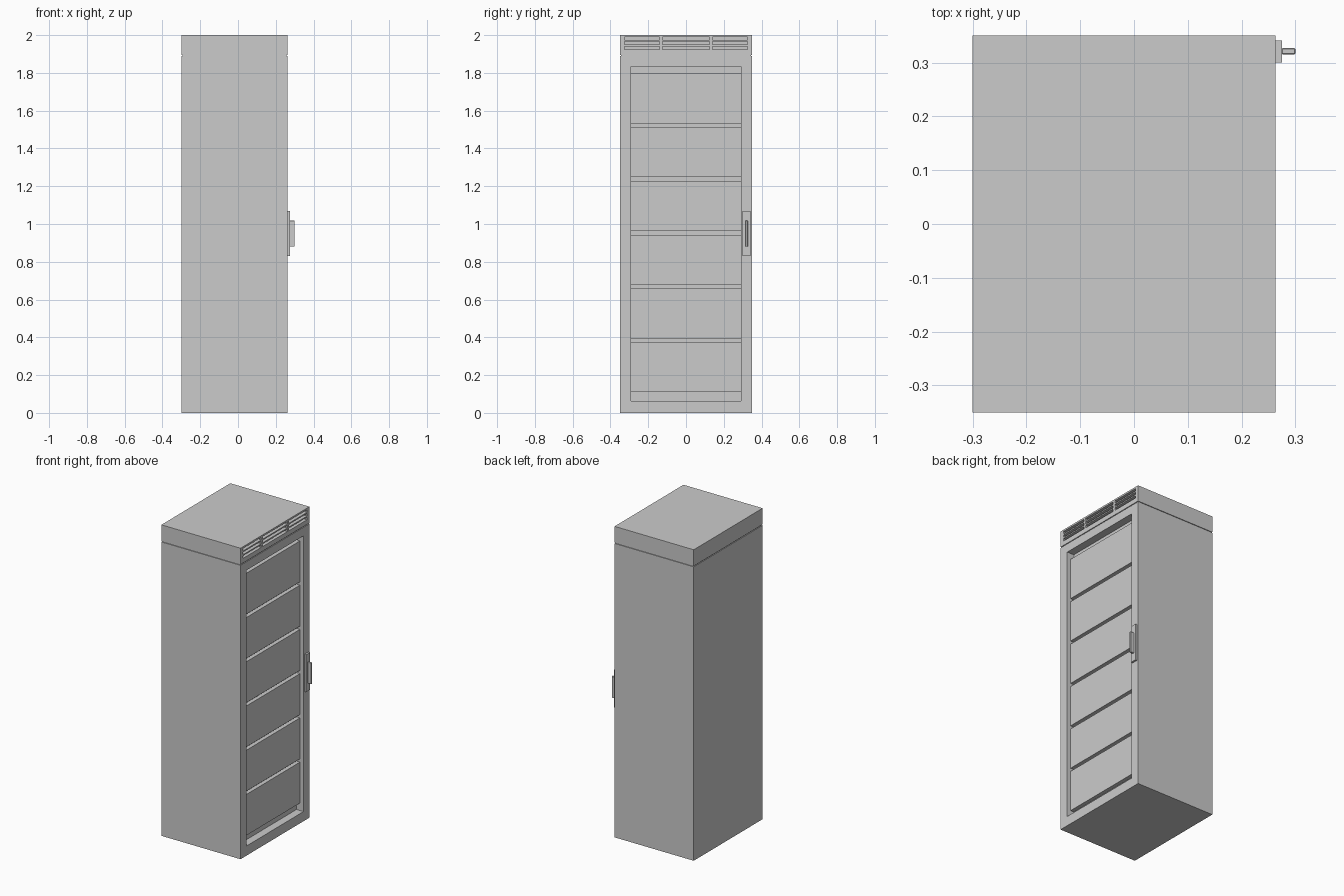
import bpy, bmesh
from mathutils import Matrix, Vector

if "Cube" in bpy.data.objects:
    bpy.data.objects.remove(bpy.data.objects["Cube"])


def boxes(name, spans, bevel=0.0):
    """One object made of axis-aligned boxes, each (x0, x1, y0, y1, z0, z1)."""
    bm = bmesh.new()
    for x0, x1, y0, y1, z0, z1 in spans:
        centre = Vector(((x0 + x1) / 2, (y0 + y1) / 2, (z0 + z1) / 2))
        size = (x1 - x0, y1 - y0, z1 - z0)
        bmesh.ops.create_cube(bm, size=1, matrix=Matrix.Translation(centre) @ Matrix.Diagonal((*size, 1)))
    mesh = bpy.data.meshes.new(name)
    bm.to_mesh(mesh)
    bm.free()
    obj = bpy.data.objects.new(name, mesh)
    bpy.context.collection.objects.link(obj)
    if bevel:
        mod = obj.modifiers.new("edge_bevel", 'BEVEL')
        mod.width, mod.segments = bevel, 1
    return obj


def cut(obj, spans):
    """Carve boxes out of an object, then discard the cutter."""
    cutter = boxes(obj.name + "_cutter", spans)
    cutter.hide_render = True
    mod = obj.modifiers.new("recess", 'BOOLEAN')
    mod.operation, mod.solver, mod.object = 'DIFFERENCE', 'EXACT', cutter
    bpy.context.view_layer.objects.active = obj
    bpy.ops.object.modifier_apply(modifier=mod.name)
    bpy.data.objects.remove(cutter)


BACK, FACE = -0.30, 0.263     # the door side faces +x
HALF = 0.35

# Tall body with the recessed opening
body = boxes("cabinet_body", [(BACK, FACE, -HALF, HALF, 0, 1.89)])
cut(body, [(FACE - 0.05, FACE + 0.1, -0.29, 0.29, 0.062, 1.835)])

# Six stacked inner panels with narrow gaps between them
pitch, gap, bottom = 0.2845, 0.021, 0.11
panels = []
for i in range(6):
    z = bottom + i * pitch
    panels.append((FACE - 0.055, FACE - 0.025, -0.29, 0.29, z, z + pitch - gap))
boxes("inner_panels", panels)

# Top housing, separated by a thin seam
housing = boxes("top_housing", [(BACK, FACE, -HALF, HALF, 1.895, 2.0)])
boxes("seam_filler", [(BACK + 0.005, FACE - 0.005, -HALF + 0.005, HALF - 0.005, 1.885, 1.90)])

# Three groups of three ventilation slots
slots = []
for y0, y1 in ((-0.325, -0.14), (-0.125, 0.125), (0.14, 0.325)):
    for z in (1.933, 1.957, 1.981):
        slots.append((FACE - 0.02, FACE + 0.1, y0, y1, z - 0.008, z + 0.008))
cut(housing, slots)

# Handle plate and grip
boxes("handle_plate", [(FACE - 0.002, 0.275, 0.30, 0.341, 0.83, 1.07)])
boxes("handle_grip", [(0.274, 0.30, 0.315, 0.327, 0.88, 1.018)], bevel=0.002)
